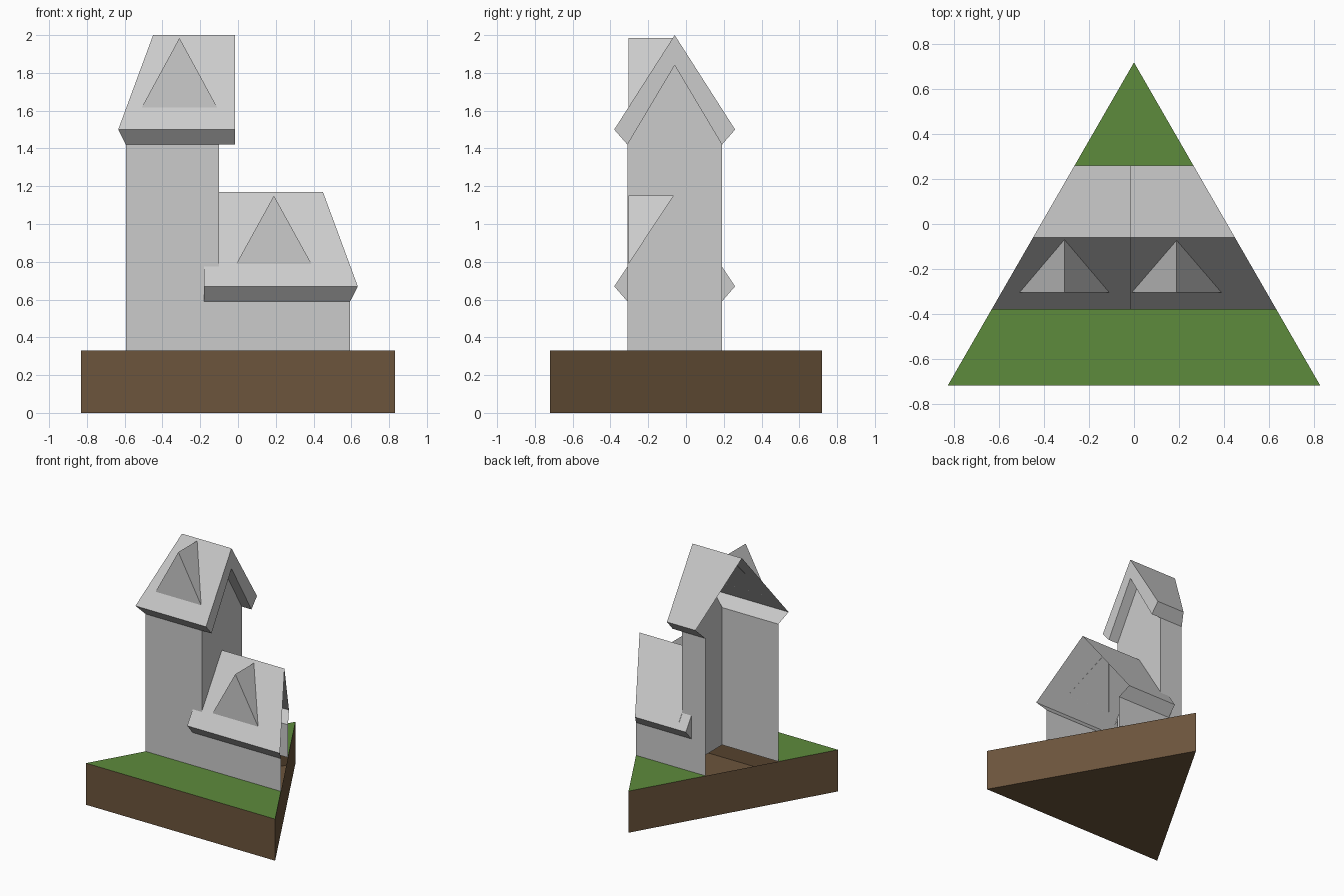
import bpy, bmesh

if "Cube" in bpy.data.objects:
    bpy.data.objects.remove(bpy.data.objects["Cube"])

HALF_X, HALF_Y, BASE_H = 0.83, 0.72, 0.33     # triangular plot
FRONT, BACK, MID = -0.31, 0.19, -0.06         # wall and ridge depths
SPLIT = -0.10                                 # wall shared by tower and wing
EAVE = 0.07                                   # roof overhang


def material(name, color):
    m = bpy.data.materials.new(name)
    m.diffuse_color = color
    m.use_nodes = True
    m.node_tree.nodes["Principled BSDF"].inputs["Base Color"].default_value = m.diffuse_color
    return m


def shell(name, polys, mat=None, clip=True):
    """Open shell from polygons, trimmed to the triangular plot."""
    bm = bmesh.new()
    for poly in polys:
        bm.faces.new([bm.verts.new(p) for p in poly])
    bmesh.ops.remove_doubles(bm, verts=bm.verts, dist=1e-4)
    if clip:
        for s in (-1, 1):
            bmesh.ops.bisect_plane(
                bm, geom=bm.verts[:] + bm.edges[:] + bm.faces[:],
                plane_co=(0, HALF_Y, 0),
                plane_no=(s * 2 * HALF_Y, HALF_X, 0), clear_outer=True)
    bmesh.ops.recalc_face_normals(bm, faces=bm.faces)
    me = bpy.data.meshes.new(name)
    bm.to_mesh(me)
    bm.free()
    ob = bpy.data.objects.new(name, me)
    bpy.context.collection.objects.link(ob)
    if mat:
        me.materials.append(mat)
    return ob


def strip(profile, x0, x1):
    """Extrude a (y, z) polyline along x."""
    return [[(x0, *a), (x1, *a), (x1, *b), (x0, *b)]
            for a, b in zip(profile, profile[1:])]


def cap(profile, x):
    return [(x, y, z) for y, z in profile]


def roof_outer(wall_top, tip, ridge):
    return [(FRONT, wall_top), (FRONT - EAVE, tip), (MID, ridge),
            (BACK + EAVE, tip), (BACK, wall_top)]


def wall(y, x0, x1, top):
    return [(x0, y, BASE_H), (x1, y, BASE_H), (x1, y, top), (x0, y, top)]


def dormer(name, cx, z0, z1):
    a, b = (cx - 0.2, -0.305, z0), (cx + 0.2, -0.305, z0)
    t, r = (cx, -0.305, z1), (cx, -0.065, z1)
    shell(name, [[a, b, t], [a, t, r], [b, r, t]])


soil = material("soil", (0.15, 0.09, 0.045, 1))
grass = material("grass", (0.11, 0.26, 0.045, 1))

# Hollow earth block, open under the house
tri = [(-HALF_X, -HALF_Y), (HALF_X, -HALF_Y), (0, HALF_Y)]
sides = [[(*tri[i], 0), (*tri[(i + 1) % 3], 0),
          (*tri[(i + 1) % 3], BASE_H), (*tri[i], BASE_H)] for i in range(3)]
shell("earth_block", sides + [[(*p, 0) for p in reversed(tri)]], soil, clip=False)

# Grass in front of and behind the house
for name, y0, y1 in (("front_lawn", -HALF_Y, FRONT), ("back_lawn", BACK, HALF_Y)):
    lawn = shell(name, [[(-1, y0, BASE_H), (1, y0, BASE_H),
                         (1, y1, BASE_H), (-1, y1, BASE_H)]], grass)
    if lawn.data.polygons[0].normal.z < 0:
        lawn.data.flip_normals()

# Tower walls, with the gabled wall on the wing side
gable = [(FRONT, BASE_H), (BACK, BASE_H), (BACK, 1.42), (MID, 1.84), (FRONT, 1.42)]
shell("tower_walls", [wall(FRONT, -1, SPLIT, 1.42), wall(BACK, -1, SPLIT, 1.42),
                      cap(gable, SPLIT)])

# Tower roof, overhanging the gable
outer = roof_outer(1.42, 1.50, 2.0)
inner = [(FRONT, 1.42), (MID, 1.84), (BACK, 1.42)]
end = -0.015
shell("tower_roof", strip(outer, -1, end) + strip(inner, SPLIT, end)
      + [cap(outer[:3] + [(MID, 1.84)], end),
         cap(outer[2:] + [(MID, 1.84)], end)])

# Wing walls
shell("wing_walls", [wall(FRONT, SPLIT, 1, 0.59), wall(BACK, SPLIT, 1, 0.59)])

# Wing roof, with eaves running a little past the tower wall
shell("wing_roof", strip(roof_outer(0.59, 0.67, 1.17), SPLIT, 1))
for name, y, d in (("front_eave_end", FRONT, -EAVE), ("back_eave_end", BACK, EAVE)):
    tip = [(y, 0.59), (y + d, 0.67), (y, 0.775)]
    shell(name, strip(tip, -0.18, SPLIT) + [cap(tip, -0.18)])

# Dormers
dormer("tower_dormer", -0.31, 1.617, 1.985)
dormer("wing_dormer", 0.19, 0.787, 1.15)
